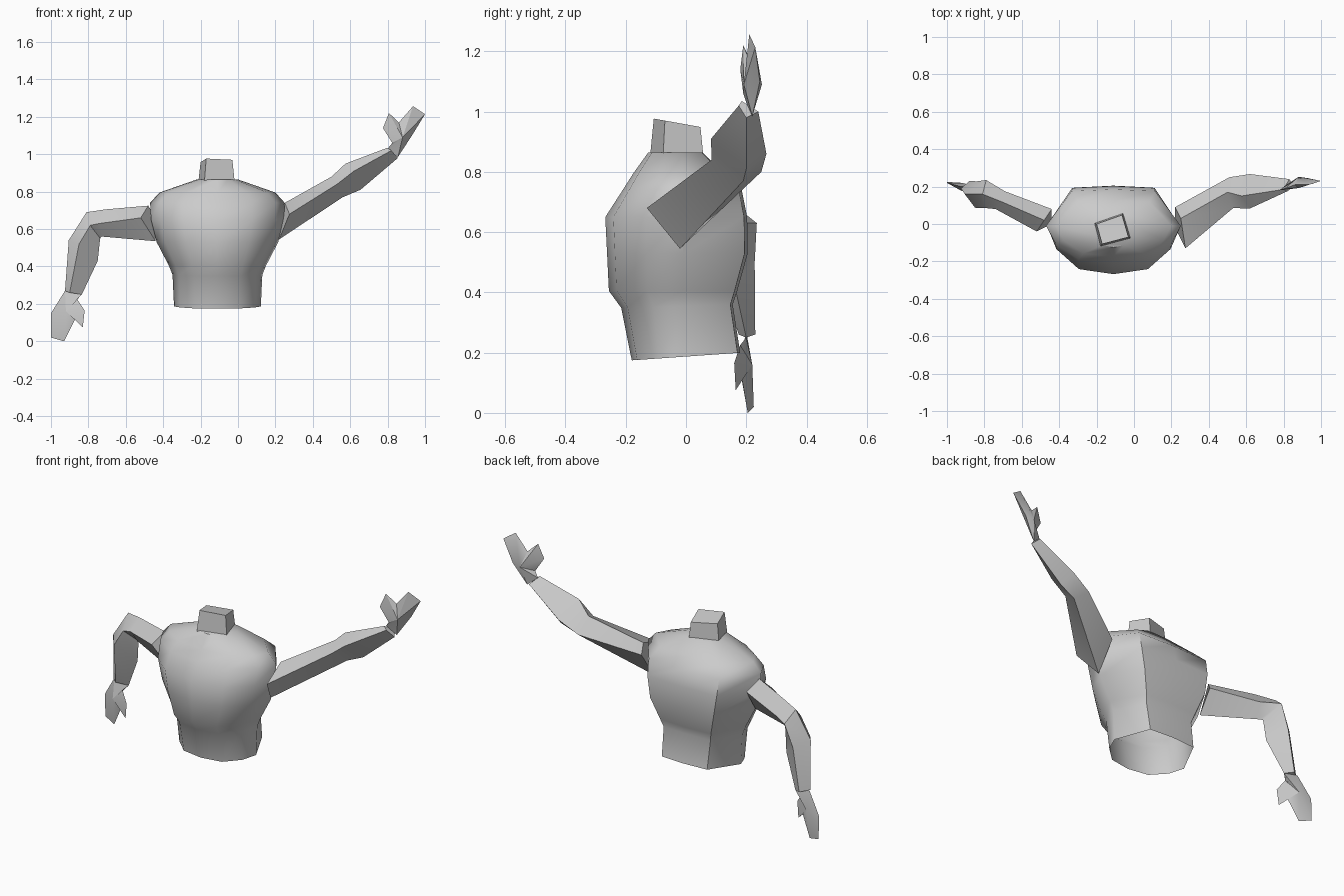
import bpy, bmesh, math


def finish(name, bm, angle=40):
    bmesh.ops.recalc_face_normals(bm, faces=bm.faces)
    me = bpy.data.meshes.new(name)
    bm.to_mesh(me)
    bm.free()
    ob = bpy.data.objects.new(name, me)
    bpy.context.collection.objects.link(ob)
    bpy.ops.object.select_all(action='DESELECT')
    ob.select_set(True)
    bpy.context.view_layer.objects.active = ob
    bpy.ops.object.shade_smooth_by_angle(angle=math.radians(angle))
    return ob


def loft(name, sections, cap_start=False, cap_end=False, angle=40):
    bm = bmesh.new()
    rings = [[bm.verts.new(p) for p in s] for s in sections]
    n = len(rings[0])
    for a, b in zip(rings, rings[1:]):
        for i in range(n):
            j = (i + 1) % n
            bm.faces.new((a[i], a[j], b[j], b[i]))
    if cap_start:
        bm.faces.new(rings[0])
    if cap_end:
        bm.faces.new(rings[-1])
    return finish(name, bm, angle)


def hand(name, outline, hub, thick):
    # flat mitten: outline fanned to a front and a back palm point
    bm = bmesh.new()
    rim = [bm.verts.new(p) for p in outline]
    for s in (-1, 1):
        c = bm.verts.new((hub[0], hub[1] + s * thick, hub[2]))
        for i in range(len(rim)):
            bm.faces.new((rim[i], rim[(i + 1) % len(rim)], c))
    return finish(name, bm, 30)


# torso: each row is z, tilt, front y, back y, half width
CX = -0.11


def torso_ring(z, tilt, f, b, w):
    half = [(0, f), (.52 * w, .9 * f), (.86 * w, .5 * f), (w, -.01),
            (.62 * w, .95 * b), (0, b)]
    pts = half + [(-x, y) for x, y in half[-2:0:-1]]
    return [(CX + x, y, z + tilt * y) for x, y in pts]


rows = [(.187, .07, -.18, .18, .232), (.355, .03, -.215, .155, .24),
        (.405, 0, -.256, .17, .26), (.53, 0, -.262, .205, .325),
        (.65, 0, -.268, .203, .355), (.74, 0, -.21, .185, .36),
        (.795, 0, -.175, .125, .31), (.865, 0, -.125, .055, .11)]
loft("torso", [torso_ring(*r) for r in rows], cap_end=True, angle=50)

# neck: turned, tilted four-sided stub
quad = [(-.2, 0), (-.064, .048), (-.03, -.07), (-.17, -.107)]
loft("neck", [[(CX + (x - CX) * k, -.03 + (y + .03) * k, z - .18 * (y + .03))
               for x, y in quad] for k, z in ((1.15, .845), (1, .963))],
     cap_end=True)

# raised arm: sections ordered top, front, bottom, back
raised = [
    [(.25, .03, .74), (.275, -.13, .68), (.22, -.02, .545), (.22, .09, .70)],
    [(.50, .17, .88), (.53, .085, .84), (.56, .19, .77), (.51, .25, .80)],
    [(.575, .15, .95), (.62, .083, .91), (.655, .2, .81), (.62, .267, .86)],
    [(.80, .185, 1.035), (.82, .175, 1.02), (.855, .2, .98), (.83, .24, 1.0)],
]
loft("raised_arm", raised, True, True)
hand("raised_hand",
     [(.80, .20, 1.03), (.825, .19, 1.06), (.775, .18, 1.14), (.807, .19, 1.22),
      (.86, .21, 1.17), (.936, .21, 1.257), (1.0, .23, 1.214),
      (.93, .245, 1.10), (.855, .22, .985)], (.88, .222, 1.09), .03)

# bent arm hanging from the elbow
bent = [
    [(-.48, .02, .725), (-.52, -.04, .66), (-.44, 0, .535), (-.44, .08, .66)],
    [(-.71, .12, .705), (-.74, .08, .63), (-.73, .13, .56), (-.69, .175, .63)],
    [(-.81, .16, .69), (-.79, .085, .62), (-.737, .15, .55), (-.79, .235, .63)],
    [(-.905, .16, .54), (-.85, .087, .52), (-.75, .16, .43), (-.84, .228, .50)],
    [(-.925, .19, .27), (-.90, .175, .26), (-.835, .2, .25), (-.88, .23, .26)],
]
loft("bent_arm", bent, True, True)
hand("bent_hand",
     [(-.925, .20, .27), (-1.0, .22, .15), (-1.0, .225, .02), (-.93, .205, 0),
      (-.87, .185, .12), (-.83, .165, .075), (-.82, .16, .165),
      (-.86, .18, .225), (-.835, .2, .25)], (-.92, .198, .16), .022)
